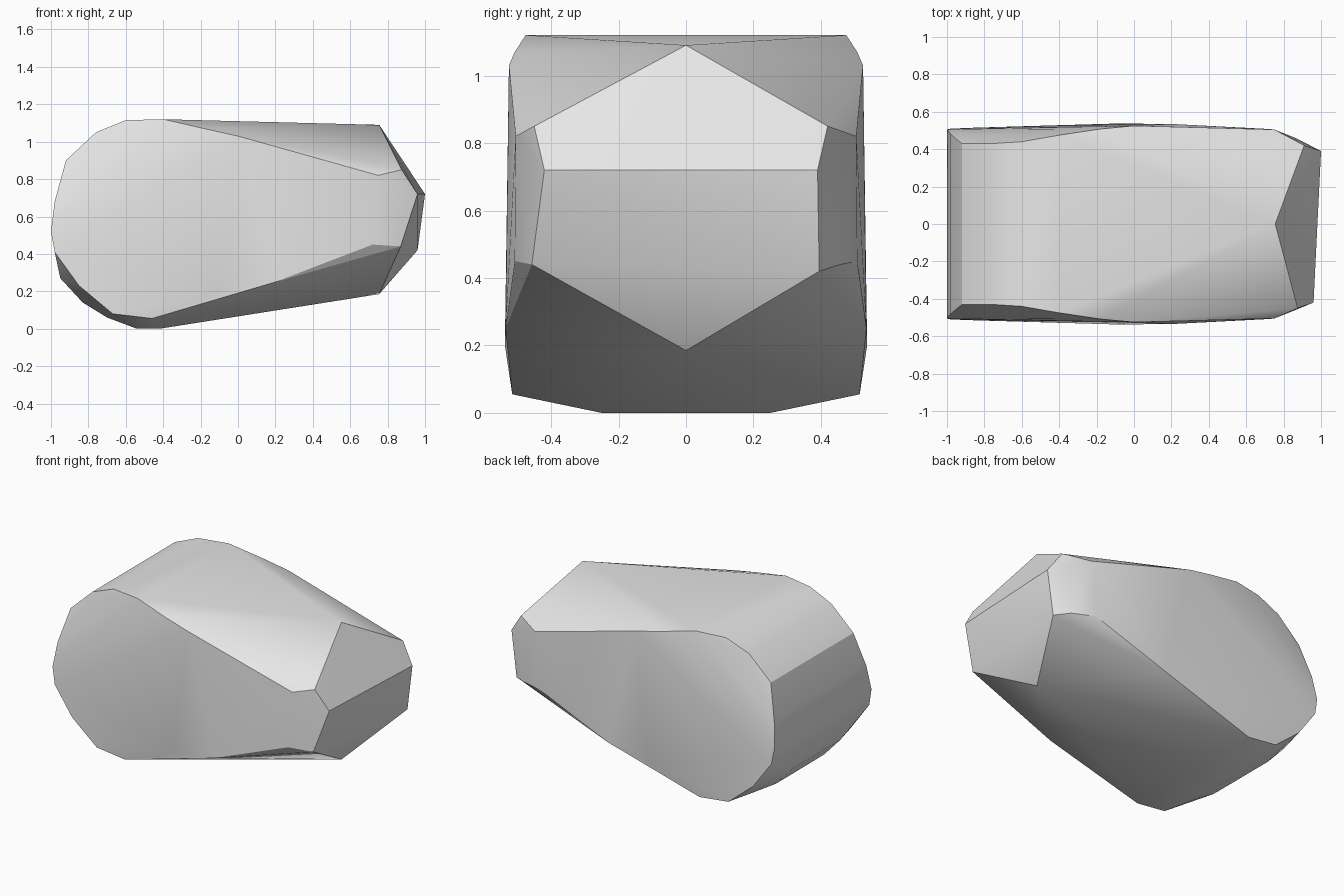
import bpy
import bmesh

# Remove the default object
default_cube = bpy.data.objects.get("Cube")
if default_cube:
    bpy.data.objects.remove(default_cube, do_unlink=True)


def make_material(name, colour):
    material = bpy.data.materials.new(name)
    material.use_nodes = True
    material.diffuse_color = colour
    material.node_tree.nodes["Principled BSDF"].inputs["Base Color"].default_value = colour
    return material


def mirrored(points):
    """Return each (x, half depth, z) point on both the front and back side."""
    return [(x, side * depth, z) for x, depth, z in points for side in (-1, 1)]


def hull_object(name, points, material):
    """Wrap the points in a convex shell with flat areas merged."""
    mesh = bpy.data.meshes.new(name)
    bm = bmesh.new()
    for point in points:
        bm.verts.new(point)
    result = bmesh.ops.convex_hull(bm, input=bm.verts)
    unused = [v for v in bm.verts if not v.link_faces]
    bmesh.ops.delete(bm, geom=unused, context="VERTS")
    bmesh.ops.recalc_face_normals(bm, faces=bm.faces)
    bm.to_mesh(mesh)
    bm.free()
    mesh.materials.append(material)
    shell = bpy.data.objects.new(name, mesh)
    bpy.context.collection.objects.link(shell)
    return shell


# Rounded end: upper crest, tip and the tucked-in underside
rounded_end = mirrored([
    (-.4, .475, 1.12), (-.6, .44, 1.115), (-.76, .43, 1.05), (-.92, .43, .9),
    (-.98, .48, .68), (-1, .505, .52), (-.98, .51, .41),
    (-.85, .515, .23), (-.67, .515, .08), (-.46, .515, .055),
])

# Belly: lowest strip under the rounded end
belly = mirrored([
    (-.95, .25, .27), (-.83, .25, .14), (-.7, .25, .06),
    (-.54, .25, 0), (-.42, .25, 0),
])

# Long flanks tapering towards the nose
flanks = mirrored([
    (-.18, .508, 1.07), (0, .525, 1.03), (-.1, .537, .2), (.2, .535, .25),
    (.72, .508, .45), (.75, .505, .82), (.87, .457, .44),
])

# Faceted nose: ridge ends on the centre line and a slightly skewed brow
nose = [
    (.755, 0, 1.09), (.755, 0, .185),
    (.875, -.45, .85), (.91, .42, .85),
    (.96, -.42, .72), (1, .39, .72), (.96, .395, .42),
]

grey = make_material("plain grey", (.8, .8, .8, 1))
body = hull_object("faceted_body", rounded_end + belly + flanks + nose, grey)

# Soft shading across shallow facets, crisp edges elsewhere
bpy.ops.object.select_all(action="DESELECT")
bpy.context.view_layer.objects.active = body
body.select_set(True)
bpy.ops.object.shade_smooth_by_angle()
